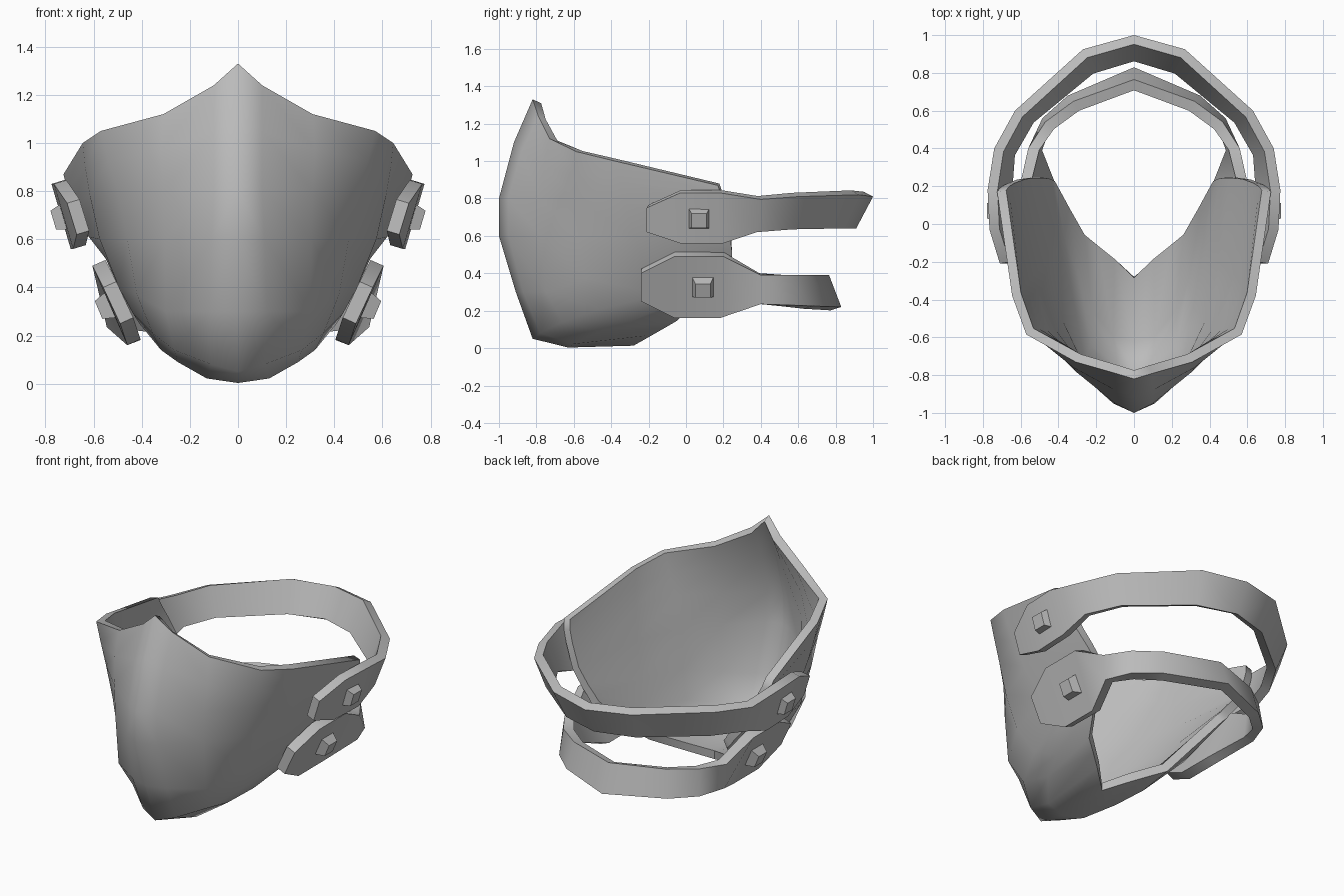
import bpy, bmesh, math
from mathutils import Vector

if "Cube" in bpy.data.objects:
    bpy.data.objects.remove(bpy.data.objects["Cube"])

grey = bpy.data.materials.new("mid_grey")
grey.diffuse_color = (0.5, 0.5, 0.5, 1)
grey.use_nodes = True
grey.node_tree.nodes["Principled BSDF"].inputs["Base Color"].default_value = grey.diffuse_color


def loft(name, columns, thickness, angle):
    """Skin a grid of half-model points, mirror it over x and give it thickness inward."""
    bm = bmesh.new()
    grid = [[bm.verts.new(p) for p in col] for col in columns]
    for a, b in zip(grid, grid[1:]):
        for i in range(len(a) - 1):
            bm.faces.new((a[i], a[i + 1], b[i + 1], b[i]))
    finish(name, bm, thickness, angle)


def finish(name, bm, thickness, angle):
    mesh = bpy.data.meshes.new(name)
    bm.to_mesh(mesh)
    bm.free()
    mesh.materials.append(grey)
    obj = bpy.data.objects.new(name, mesh)
    bpy.context.collection.objects.link(obj)
    bpy.ops.object.select_all(action='DESELECT')
    obj.select_set(True)
    bpy.context.view_layer.objects.active = obj
    mirror = obj.modifiers.new("mirror", 'MIRROR')
    mirror.use_clip = True
    mirror.merge_threshold = 0.001
    bpy.ops.object.modifier_apply(modifier="mirror")
    if thickness:
        solid = obj.modifiers.new("thickness", 'SOLIDIFY')
        solid.thickness = thickness
        solid.offset = -1
        bpy.ops.object.modifier_apply(modifier="thickness")
    bpy.ops.object.shade_smooth_by_angle(angle=math.radians(angle))


# Mask shell: columns from the centre line to the back edge, each from top rim to bottom edge
loft("mask_shell", [
    [(0, -.82, 1.33), (0, -.92, 1.10), (0, -1.0, .80), (0, -1.0, .60),
     (0, -.91, .30), (0, -.82, .05), (0, -.63, .003), (0, -.28, .013)],
    [(.10, -.79, 1.24), (.10, -.88, 1.05), (.10, -.95, .80), (.11, -.95, .60),
     (.12, -.87, .30), (.11, -.78, .08), (.13, -.60, .022), (.12, -.18, .07)],
    [(.31, -.73, 1.12), (.32, -.76, .97), (.31, -.78, .80), (.305, -.775, .60),
     (.30, -.75, .30), (.265, -.66, .14), (.25, -.46, .09), (.21, -.11, .11)],
    [(.57, -.585, 1.05), (.54, -.585, .93), (.50, -.59, .80), (.46, -.58, .60),
     (.42, -.53, .37), (.355, -.45, .21), (.32, -.30, .14), (.29, -.05, .145)],
    [(.645, -.38, 1.0), (.635, -.36, .90), (.615, -.33, .78), (.575, -.28, .60),
     (.495, -.20, .40), (.435, -.12, .29), (.41, -.05, .25), (.375, .10, .28)],
    [(.725, .17, .87), (.71, .19, .81), (.68, .21, .74), (.62, .235, .61),
     (.55, .245, .52), (.50, .245, .46), (.48, .245, .43), (.45, .24, .40)],
], 0.05, 75)

# Straps: top and bottom outer points from the side plate round to the back
loft("upper_strap", [
    [(.71, -.21, .75), (.67, -.21, .62)],
    [(.765, -.03, .83), (.685, -.03, .56)],
    [(.775, .18, .83), (.695, .20, .56)],
    [(.74, .40, .795), (.68, .38, .62)],
    [(.63, .60, .81), (.57, .57, .635)],
    [(.27, .925, .82), (.24, .84, .64)],
    [(0, 1.0, .81), (0, .91, .64)],
], 0.055, 50)

loft("lower_strap", [
    [(.56, -.24, .40), (.49, -.24, .25)],
    [(.605, -.06, .49), (.46, -.06, .16)],
    [(.605, .20, .49), (.46, .18, .16)],
    [(.56, .40, .39), (.545, .40, .235)],
    [(.47, .54, .39), (.485, .56, .23)],
    [(.32, .65, .39), (.35, .68, .225)],
    [(0, .765, .39), (0, .83, .22)],
], 0.06, 50)


def stud(name, centre, normal):
    """Square tapered stud standing on a side plate."""
    n = Vector(normal).normalized()
    side = Vector((0, 1, 0))
    up = n.cross(side)
    bm = bmesh.new()
    bmesh.ops.create_cube(bm, size=1)
    for v in bm.verts:
        half = .125 if v.co.z < 0 else .08
        v.co = Vector(centre) + side * v.co.x * half + up * v.co.y * half + n * v.co.z * .07
    bmesh.ops.recalc_face_normals(bm, faces=bm.faces)
    finish(name, bm, 0, 20)


stud("upper_studs", (.734, .07, .69), (.27, 0, -.08))
stud("lower_studs", (.547, .09, .32), (.34, 0, -.145))
